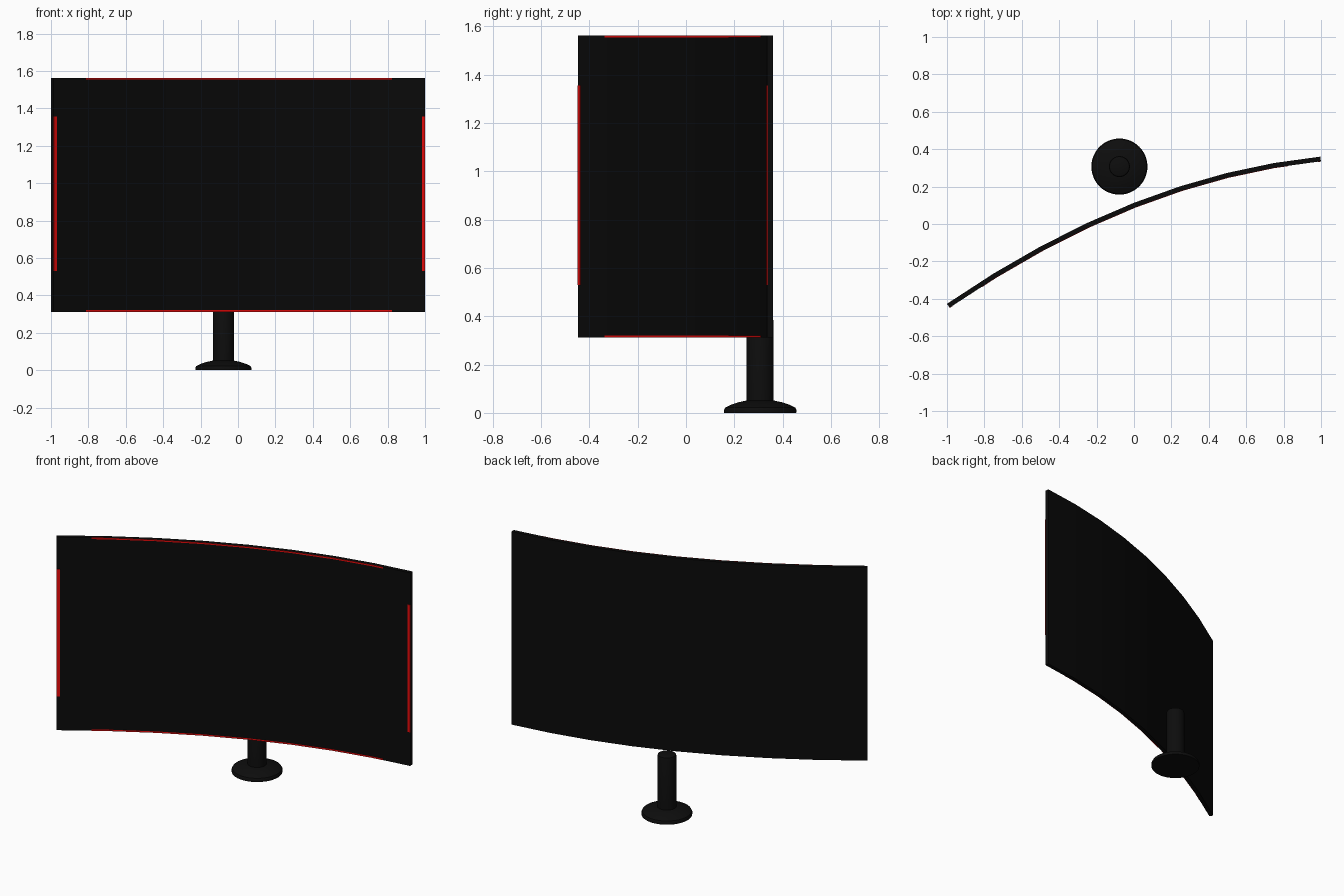
import bpy, bmesh, math
from mathutils import Vector

cube = bpy.data.objects.get("Cube")
if cube:
    bpy.data.objects.remove(cube, do_unlink=True)


def material(name, rgb, rough=0.6):
    m = bpy.data.materials.new(name)
    m.use_nodes = True
    m.diffuse_color = (*rgb, 1)
    bsdf = m.node_tree.nodes["Principled BSDF"]
    bsdf.inputs["Base Color"].default_value = (*rgb, 1)
    bsdf.inputs["Roughness"].default_value = rough
    return m


BLACK = material("black plastic", (0.003, 0.003, 0.003))
STAND = material("stand black", (0.004, 0.004, 0.004))
RED = material("red trim", (0.8, 0.003, 0.003))

# Curved footprint of the panel, cut into flat segments
LEFT, RIGHT, SEGMENTS = -0.993, 0.998, 8
BREAKS = [LEFT + (RIGHT - LEFT) * i / SEGMENTS for i in range(SEGMENTS + 1)]


def offset_point(x, off):
    y = 0.10 + 0.395 * x - 0.147 * x * x
    normal = Vector((0.395 - 0.294 * x, -1)).normalized()
    return Vector((x, y)) + normal * off


def footprint(x, off):
    """Point on the faceted curve, moved forward by off."""
    t = (x - LEFT) / (RIGHT - LEFT) * SEGMENTS
    i = max(0, min(SEGMENTS - 1, int(t)))
    return offset_point(BREAKS[i], off).lerp(offset_point(BREAKS[i + 1], off), t - i)


def finish(name, bm, mat, angle):
    bmesh.ops.recalc_face_normals(bm, faces=bm.faces)
    me = bpy.data.meshes.new(name)
    bm.to_mesh(me)
    bm.free()
    me.materials.append(mat)
    ob = bpy.data.objects.new(name, me)
    bpy.context.collection.objects.link(ob)
    bpy.ops.object.select_all(action="DESELECT")
    ob.select_set(True)
    bpy.context.view_layer.objects.active = ob
    bpy.ops.object.shade_smooth_by_angle(angle=math.radians(angle))
    return ob


def curved_slab(name, x0, x1, z0, z1, back, front, mat):
    bm = bmesh.new()
    xs = [x0] + [x for x in BREAKS if x0 + 0.001 < x < x1 - 0.001] + [x1]
    rings = []
    for x in xs:
        f, b = footprint(x, front), footprint(x, back)
        rings.append([bm.verts.new((p.x, p.y, z))
                      for p, z in ((f, z0), (f, z1), (b, z1), (b, z0))])
    for a, b in zip(rings, rings[1:]):
        for i in range(4):
            j = (i + 1) % 4
            bm.faces.new((a[i], a[j], b[j], b[i]))
    bm.faces.new(rings[0])
    bm.faces.new(rings[-1])
    return finish(name, bm, mat, 30)


def lathe(name, profile, centre, mat, steps=48):
    bm = bmesh.new()
    verts = [bm.verts.new((centre[0] + r, centre[1], z)) for r, z in profile]
    edges = [bm.edges.new(pair) for pair in zip(verts, verts[1:])]
    bmesh.ops.spin(bm, geom=verts + edges, cent=(*centre, 0), axis=(0, 0, 1),
                   angle=math.tau, steps=steps)
    bmesh.ops.remove_doubles(bm, verts=bm.verts, dist=0.0002)
    return finish(name, bm, mat, 35)


# Display panel
BOTTOM, TOP = 0.312, 1.562
curved_slab("display_panel", LEFT, RIGHT, BOTTOM, TOP, -0.0125, 0.0125, BLACK)

# Thin red trim along the front edges
for name, z0 in (("top_trim", TOP - 0.009), ("bottom_trim", BOTTOM)):
    curved_slab(name, -0.82, 0.82, z0, z0 + 0.009, 0.0115, 0.0145, RED)
for name, x0 in (("right_trim", LEFT), ("left_trim", RIGHT - 0.016)):
    curved_slab(name, x0, x0 + 0.016, 0.53, 1.355, 0.0115, 0.0145, RED)

# Round stand behind the panel
CENTRE = (-0.078, 0.307)
lathe("stand_base", [(0, 0), (0.149, 0), (0.15, 0.012), (0.145, 0.022),
                     (0.12, 0.034), (0.09, 0.044), (0.057, 0.051), (0, 0.051)],
      CENTRE, STAND)
lathe("stand_pole", [(0, 0.04), (0.056, 0.04), (0.056, 0.378), (0.053, 0.387),
                     (0.046, 0.391), (0, 0.391)], CENTRE, STAND)
